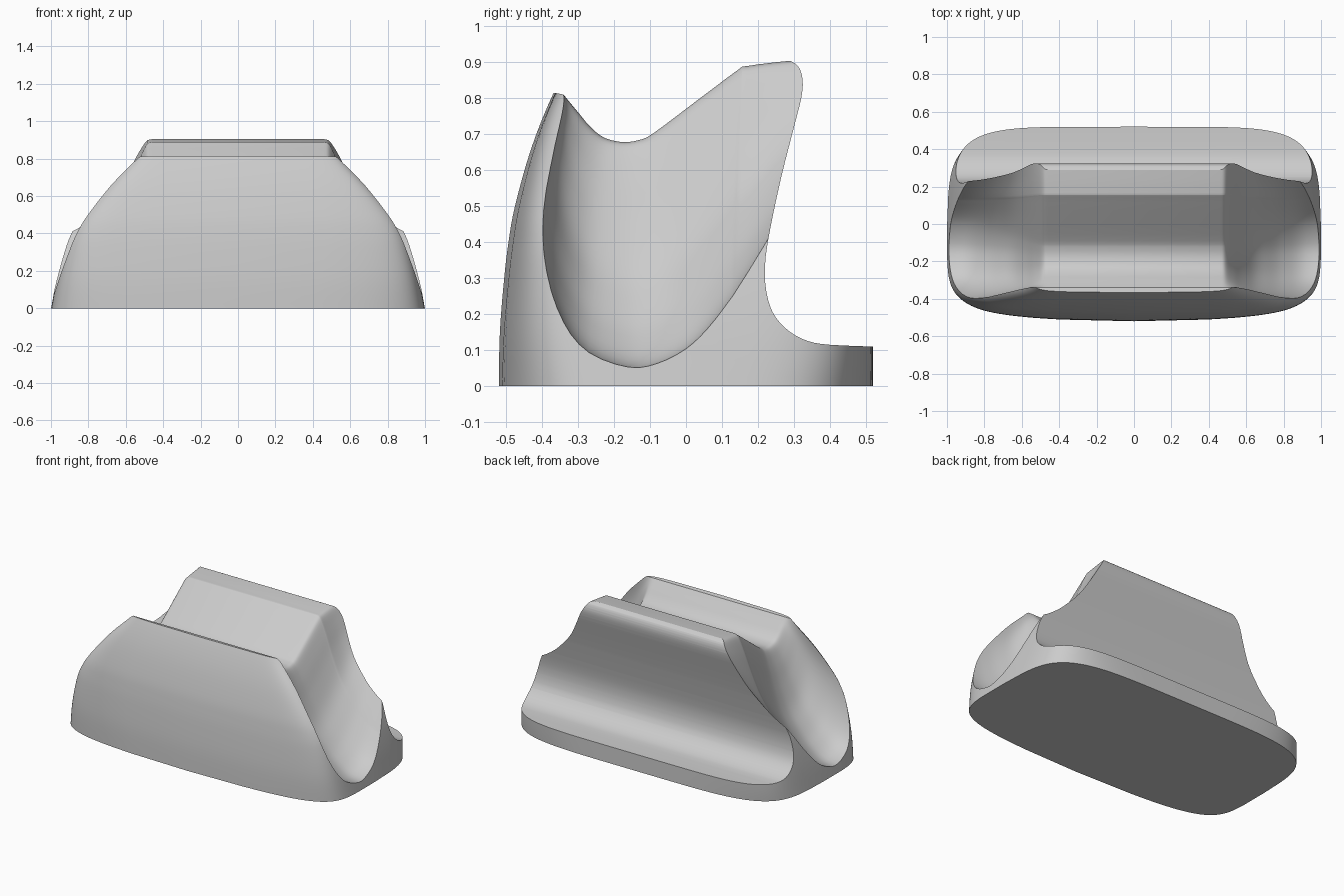
import bpy
import bmesh
import math

if "Cube" in bpy.data.objects:
    bpy.data.objects.remove(bpy.data.objects["Cube"], do_unlink=True)

grey = bpy.data.materials.new("light_grey")
grey.use_nodes = True
grey.diffuse_color = (0.6, 0.6, 0.6, 1)
grey.node_tree.nodes["Principled BSDF"].inputs["Base Color"].default_value = (0.6, 0.6, 0.6, 1)


def smooth_path(points, steps):
    """Catmull-Rom curve through the points, any dimension."""
    pts = [points[0]] + list(points) + [points[-1]]
    path = []
    for a, b, c, d in zip(pts, pts[1:], pts[2:], pts[3:]):
        for k in range(steps):
            t = k / steps
            path.append(tuple(
                q + t * ((r - p) + t * ((2 * p - 5 * q + 4 * r - s)
                                        + t * (3 * q - p - 3 * r + s))) / 2
                for p, q, r, s in zip(a, b, c, d)))
    return path + [tuple(points[-1])]


def loft(name, rings):
    """Closed solid through rings of equal length."""
    bm = bmesh.new()
    rows = [[bm.verts.new(p) for p in ring] for ring in rings]
    n = len(rows[0])
    for lower, upper in zip(rows, rows[1:]):
        for i in range(n):
            j = (i + 1) % n
            bm.faces.new((lower[i], lower[j], upper[j], upper[i]))
    bm.faces.new(rows[0][::-1])
    bm.faces.new(rows[-1])
    bmesh.ops.recalc_face_normals(bm, faces=bm.faces)
    mesh = bpy.data.meshes.new(name)
    bm.to_mesh(mesh)
    bm.free()
    mesh.materials.append(grey)
    obj = bpy.data.objects.new(name, mesh)
    bpy.context.collection.objects.link(obj)
    return obj


def signed_power(v, e):
    return math.copysign(abs(v) ** e, v)


# Domed body: bowed, rounded outlines stacked by (height, half width, front depth)
layers = smooth_path([(0, 1, .52), (.15, .972, .517), (.3, .935, .505),
                      (.4, .9, .493), (.5, .838, .475), (.66, .7, .43),
                      (.81, .555, .37), (.94, .5, .3)], 4)


def outline(z, half_width, front, count=128):
    ring = []
    for i in range(count):
        a = math.tau * i / count
        in_front = math.sin(a) < 0
        e = 2 / ((6.5 if in_front else 4.8) + 8 * z)
        x = half_width * signed_power(math.cos(a), e)
        y = signed_power(math.sin(a), e)
        y *= front * (1 - .11 * x * x) if in_front else .52
        ring.append((x * (1 - .1 * (y + .1) ** 2), y, z))
    return ring


body = loft("cradle_body", [outline(*layer) for layer in layers])

# Trough: shallow valley in the middle, blending to deep scoops at both ends
valley = [(-.34, .81), (-.32, .785), (-.295, .755), (-.27, .725), (-.24, .698),
          (-.21, .684), (-.17, .678), (-.13, .684), (-.09, .703), (.03, .793),
          (.145, .879), (.168, .889), (.29, .904), (.45, .915)]
scoop = [(-.34, .81), (-.39, .6), (-.41, .45), (-.39, .3), (-.34, .17),
         (-.27, .09), (-.16, .05), (-.08, .06), (0, .1), (.06, .155),
         (.12, .23), (.14, .258), (.22, .38), (.38, .62)]
blend = smooth_path([(.46, 0), (.49, .025), (.53, .16), (.58, .36), (.64, .56),
                     (.71, .71), (.8, .86), (.92, .98), (1.1, 1)], 5)


def trough_section(x, t):
    mixed = [tuple(p + (q - p) * t for p, q in zip(a, b))
             for a, b in zip(valley, scoop)]
    curve = [(-.7, .815), (-.365, .815)] + smooth_path(mixed, 3)
    curve += [(.7, curve[-1][1] + .1), (.7, 1.3), (-.7, 1.3)]
    return [(x, y, z) for y, z in curve]


stations = [(-x, t) for x, t in reversed(blend)] + blend
trough = loft("trough_cutter", [trough_section(*s) for s in stations])

# Rear hollow: leaning back wall curving into a flat shelf
rear = smooth_path([(.52, .11), (.4, .115), (.34, .125), (.29, .15), (.25, .19),
                    (.228, .24), (.219, .31), (.227, .4), (.262, .57),
                    (.3, .72), (.32, .8), (.324, .85), (.312, .888),
                    (.285, .906)], 3)
rear = [(.7, .11)] + rear + [(.285, 1.2), (.7, 1.2)]
hollow = loft("rear_cutter", [[(x, y, z) for y, z in rear] for x in (-1.2, 1.2)])

# Carve both cutters out of the body
bpy.context.view_layer.objects.active = body
for cutter in (trough, hollow):
    cutter.hide_render = True
    mod = body.modifiers.new(cutter.name, 'BOOLEAN')
    mod.operation = 'DIFFERENCE'
    mod.solver = 'EXACT'
    mod.object = cutter
    bpy.ops.object.modifier_apply(modifier=mod.name)
    bpy.data.objects.remove(cutter, do_unlink=True)

# Smooth shading with crisp rims
bpy.ops.object.select_all(action='DESELECT')
body.select_set(True)
bpy.ops.object.shade_smooth_by_angle(angle=math.radians(32))
